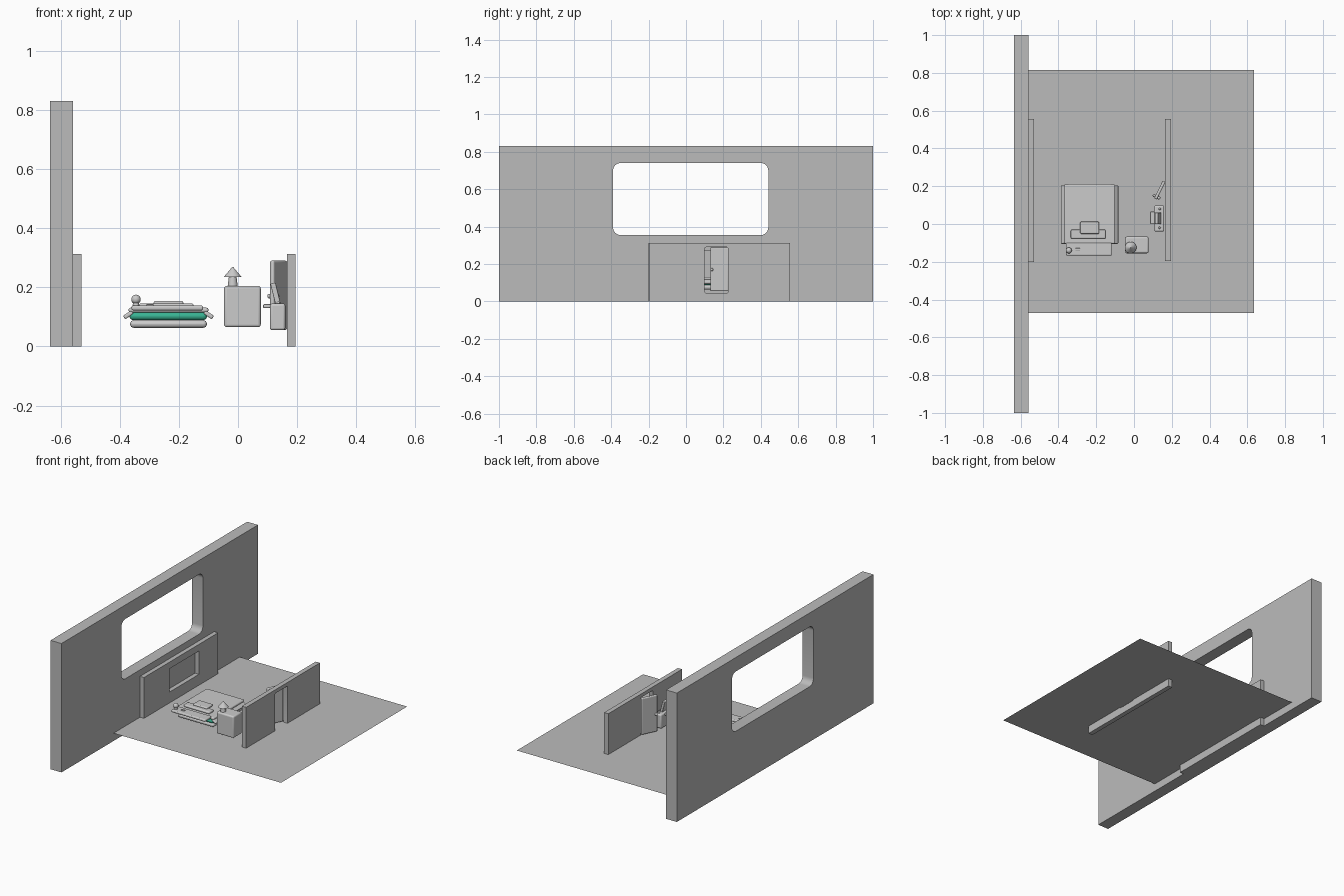
import bpy, math
from mathutils import Vector

if "Cube" in bpy.data.objects:
    bpy.data.objects.remove(bpy.data.objects["Cube"], do_unlink=True)


def material(name, rgb):
    m = bpy.data.materials.new(name)
    m.use_nodes = True
    colour = (*rgb, 1)
    m.diffuse_color = colour
    for n in m.node_tree.nodes:
        if n.type == 'BSDF_PRINCIPLED':
            n.inputs["Base Color"].default_value = colour
    return m


WALL = material("wall_grey", (0.5, 0.5, 0.5))
PALE = material("furniture_grey", (0.6, 0.6, 0.6))
TEAL = material("teal", (0.04, 0.45, 0.29))


def finish(name, mat, smooth=True):
    o = bpy.context.object
    o.name = o.data.name = name
    o.data.materials.clear()
    o.data.materials.append(mat)
    if smooth:
        bpy.ops.object.shade_smooth_by_angle(angle=math.radians(35))
    return o


def box(name, x, y, z, bevel=0.0, mat=PALE, rot=(0, 0, 0), segments=4):
    """Box from x, y and z ranges, with optional rounded edges and tilt."""
    spans = (x, y, z)
    bpy.ops.mesh.primitive_cube_add(size=1)
    o = bpy.context.object
    size = Vector([b - a for a, b in spans])
    for v in o.data.vertices:
        v.co = v.co * size
    o.location = [(a + b) / 2 for a, b in spans]
    o.rotation_euler = [math.radians(r) for r in rot]
    if bevel:
        m = o.modifiers.new("round", 'BEVEL')
        m.width, m.segments = bevel, segments
    return finish(name, mat, bevel > 0)


def turned(name, x, y, z, r1, r2, mat=PALE):
    """Cylinder or cone standing over a z range."""
    bpy.ops.mesh.primitive_cone_add(vertices=24, radius1=r1, radius2=r2,
                                    depth=z[1] - z[0], location=(x, y, sum(z) / 2))
    return finish(name, mat)


def ball(name, loc, r, mat=PALE):
    bpy.ops.mesh.primitive_uv_sphere_add(segments=20, ring_count=12, radius=r, location=loc)
    return finish(name, mat)


def outline(a, b, r=0.0, steps=6):
    """Rectangle outline between two y ranges and z ranges, corners rounded by r."""
    if not r:
        return [(a[0], b[0]), (a[1], b[0]), (a[1], b[1]), (a[0], b[1])]
    corners = [(a[1] - r, b[1] - r), (a[0] + r, b[1] - r),
               (a[0] + r, b[0] + r), (a[1] - r, b[0] + r)]
    return [(cy + r * math.cos(t), cz + r * math.sin(t))
            for i, (cy, cz) in enumerate(corners)
            for t in [(i + k / steps) * math.pi / 2 for k in range(steps + 1)]]


def holed_panel(name, x, outer, hole):
    """Upright slab facing x with one opening."""
    c = bpy.data.curves.new(name, 'CURVE')
    c.dimensions, c.fill_mode = '2D', 'BOTH'
    c.extrude = (x[1] - x[0]) / 2
    for pts in (outer, hole):
        s = c.splines.new('POLY')
        s.points.add(len(pts) - 1)
        for p, (u, v) in zip(s.points, pts):
            p.co = (u, v, 0, 1)
        s.use_cyclic_u = True
    o = bpy.data.objects.new(name, c)
    bpy.context.collection.objects.link(o)
    o.location.x = sum(x) / 2
    o.rotation_euler = (math.pi / 2, 0, math.pi / 2)
    bpy.ops.object.select_all(action='DESELECT')
    o.select_set(True)
    bpy.context.view_layer.objects.active = o
    bpy.ops.object.convert(target='MESH')
    return finish(name, WALL)


# Room shell: floor, window wall, low panel with a recess, partition with a doorway
bpy.ops.mesh.primitive_plane_add(size=1)
floor = finish("floor", WALL, False)
for v in floor.data.vertices:
    v.co.x *= 1.193
    v.co.y *= 1.285
floor.location = (0.0385, 0.1725, 0.05)

holed_panel("window_wall", (-0.635, -0.558), outline((-1, 1), (0, 0.83)),
            outline((-0.39, 0.44), (0.355, 0.74), 0.04))
holed_panel("low_wall_panel", (-0.558, -0.53), outline((-0.2, 0.555), (0, 0.313)),
            outline((0.06, 0.36), (0.12, 0.27)))
holed_panel("partition", (0.165, 0.195), outline((-0.195, 0.555), (0, 0.313)),
            outline((0.1, 0.225), (0.045, 0.29), 0.008))

# Bed: base, mattress, blanket with hanging flaps, pillows
box("bed_base", (-0.365, -0.105), (-0.1, 0.205), (0.063, 0.089), 0.0125)
box("mattress", (-0.367, -0.105), (-0.105, 0.205), (0.089, 0.116), 0.013, TEAL)
box("blanket", (-0.37, -0.1), (-0.105, 0.21), (0.115, 0.131), 0.007)
for side in (-1, 1):
    cx = -0.235 + side * 0.136
    box("blanket_flap", (cx - 0.017, cx + 0.017), (-0.105, 0.205), (0.1, 0.114),
        0.005, rot=(0, side * 35, 0))
box("blanket_back_flap", (-0.35, -0.12), (0.195, 0.212), (0.09, 0.125), 0.006)
box("long_pillow", (-0.335, -0.15), (-0.078, -0.03), (0.129, 0.145), 0.007)
box("small_pillow", (-0.285, -0.185), (-0.052, 0.012), (0.14, 0.154), 0.006)

# Shelf at the end of the bed with a round ornament
box("bed_shelf", (-0.36, -0.118), (-0.167, -0.1), (0.122, 0.138), 0.006)
turned("ornament_foot", -0.345, -0.14, (0.136, 0.15), 0.012, 0.009)
ball("ornament", (-0.345, -0.14, 0.159), 0.016)
box("shelf_trinket", (-0.31, -0.285), (-0.14, -0.128), (0.137, 0.143), 0.002)

# Bedside cabinet and lamp
box("bedside_cabinet", (-0.047, 0.077), (-0.155, -0.067), (0.065, 0.205), 0.009)
turned("lamp_base", -0.018, -0.125, (0.204, 0.236), 0.017, 0.013)
turned("lamp_shade", -0.018, -0.125, (0.234, 0.268), 0.031, 0.002)

# Small drawer chest beside the partition
box("small_chest", (0.108, 0.16), (-0.04, 0.098), (0.055, 0.145), 0.008)
box("chest_handle", (0.085, 0.11), (0.0, 0.065), (0.13, 0.143), 0.004)
box("chest_easel", (0.118, 0.136), (0.0, 0.06), (0.14, 0.215), 0.004, rot=(0, -14, 0))
for y in (-0.02, 0.08):
    ball("chest_knob", (0.136, y, 0.146), 0.006)

# Door standing ajar in the doorway, with knobs on both faces
turn = -26
box("door", (0.129, 0.145), (0.127, 0.233), (0.055, 0.29), 0.006, rot=(0, 0, turn))
along = Vector((math.sin(math.radians(-turn)), math.cos(math.radians(-turn)), 0))
across = Vector((along.y, -along.x, 0))
for side in (-1, 1):
    ball("door_knob", Vector((0.137, 0.18, 0.17)) - along * 0.04 + across * side * 0.014, 0.008)
